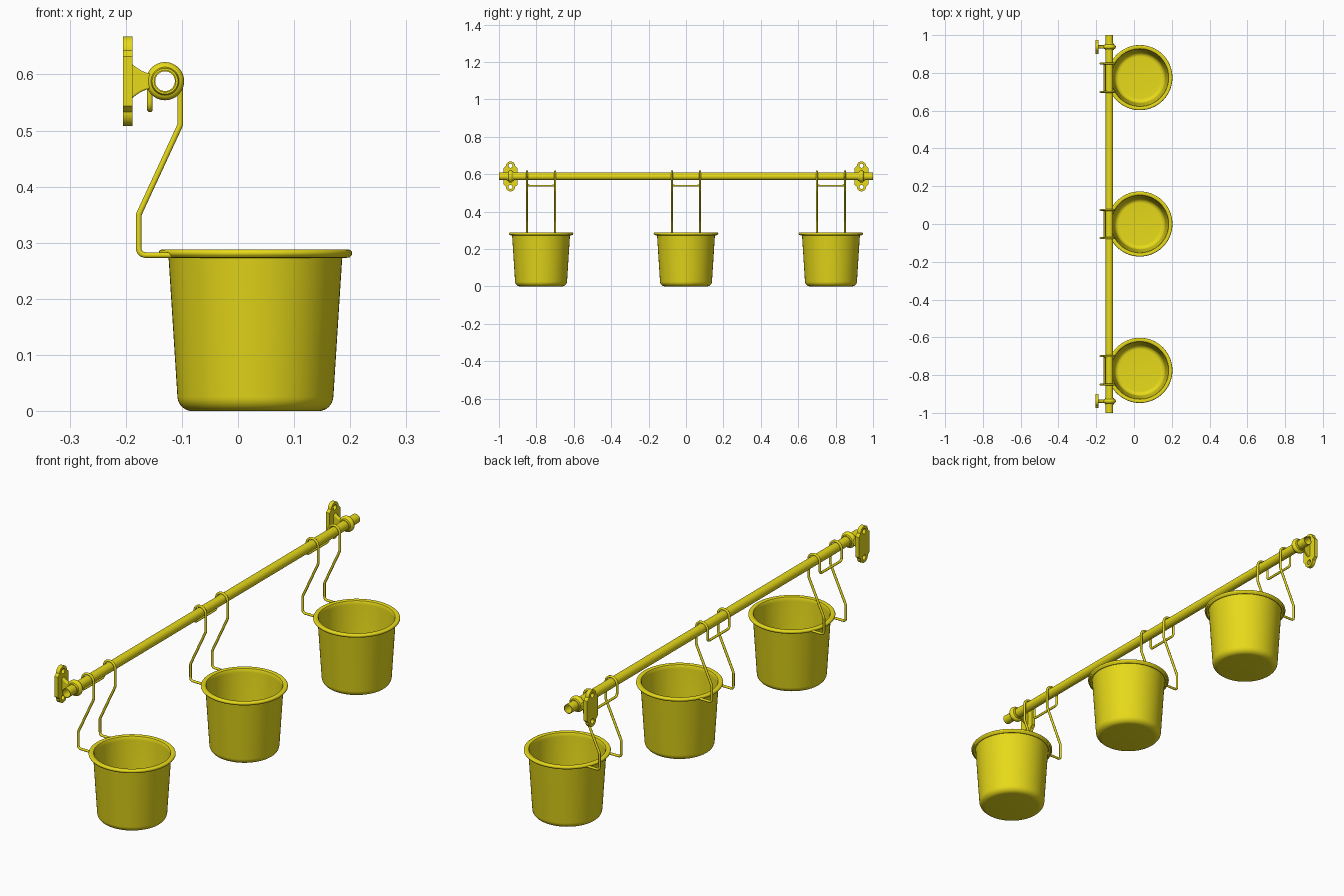
import bpy, bmesh
from math import pi, sin, cos, radians, tan
from mathutils import Vector, Matrix

if "Cube" in bpy.data.objects:
    bpy.data.objects.remove(bpy.data.objects["Cube"])

mat = bpy.data.materials.new("yellow_paint")
mat.diffuse_color = (0.8, 0.7, 0.01, 1)
mat.use_nodes = True
mat.node_tree.nodes["Principled BSDF"].inputs["Base Color"].default_value = mat.diffuse_color

RAIL_X, RAIL_Z = -0.13, 0.588
POT_X = 0.031


def finish(ob, angle=35):
    bpy.ops.object.select_all(action='DESELECT')
    ob.select_set(True)
    bpy.context.view_layer.objects.active = ob
    if ob.type == 'CURVE':
        bpy.ops.object.convert(target='MESH')
        ob = bpy.context.view_layer.objects.active
    ob.data.materials.clear()
    ob.data.materials.append(mat)
    bpy.ops.object.shade_smooth_by_angle(angle=radians(angle))
    return ob


def lathe(name, profile, loc, axis='Z', closed=False, steps=48):
    """Revolve (radius, height) points around the chosen axis."""
    bm = bmesh.new()
    vs = [bm.verts.new((r, 0, h)) for r, h in profile]
    pairs = list(zip(vs, vs[1:])) + ([(vs[-1], vs[0])] if closed else [])
    es = [bm.edges.new(p) for p in pairs]
    bmesh.ops.spin(bm, geom=vs + es, cent=(0, 0, 0), axis=(0, 0, 1),
                   angle=2 * pi, steps=steps, use_duplicate=False)
    bmesh.ops.remove_doubles(bm, verts=bm.verts, dist=1e-5)
    bmesh.ops.recalc_face_normals(bm, faces=bm.faces)
    if axis == 'Y':
        bmesh.ops.rotate(bm, verts=bm.verts, matrix=Matrix.Rotation(pi / 2, 3, 'X'))
    me = bpy.data.meshes.new(name)
    bm.to_mesh(me)
    bm.free()
    ob = bpy.data.objects.new(name, me)
    ob.location = loc
    bpy.context.collection.objects.link(ob)
    return finish(ob)


def curve(name, loops, dims, cyclic, **settings):
    cu = bpy.data.curves.new(name, 'CURVE')
    cu.dimensions = dims
    for k, v in settings.items():
        setattr(cu, k, v)
    for pts in loops:
        sp = cu.splines.new('POLY')
        sp.points.add(len(pts) - 1)
        for p, co in zip(sp.points, pts):
            p.co = (*co, *([0] * (3 - len(co))), 1)
        sp.use_cyclic_u = cyclic
    ob = bpy.data.objects.new(name, cu)
    bpy.context.collection.objects.link(ob)
    return ob


def arc(cx, cy, r, a0, a1, n):
    return [(cx + r * cos(radians(a0 + (a1 - a0) * i / n)),
             cy + r * sin(radians(a0 + (a1 - a0) * i / n))) for i in range(n + 1)]


def rounded(points, r):
    """Round the sharp bends of a 3D path."""
    pts = [Vector(p) for p in points]
    out = [pts[0]]
    for a, b, c in zip(pts, pts[1:], pts[2:]):
        u, v = (a - b).normalized(), (c - b).normalized()
        turn = pi - u.angle(v)
        if turn < radians(20):
            out.append(b)
            continue
        t = r * tan(turn / 2)
        p, q = b + u * t, b + v * t
        for i in range(6):
            s = i / 5
            out.append(p * (1 - s) ** 2 + b * 2 * s * (1 - s) + q * s * s)
    return out + [pts[-1]]


# Hollow rail
lathe("rail", [(0.0175, -1), (0.02, -1), (0.02, 1), (0.0175, 1)],
      (RAIL_X, 0, RAIL_Z), 'Y', closed=True)

# Wall brackets: plate with screw holes, flared stem, rounded collar
plate = ([(0.037, -0.044), (0.037, 0.044)] + arc(0, 0.055, 0.025, 0, 180, 16)
         + [(-0.037, 0.044), (-0.037, -0.044)] + arc(0, -0.055, 0.025, 180, 360, 16))
holes = [arc(0, s * 0.057, 0.011, 0, 345, 23) for s in (1, -1)]
flare = [(-0.190 + 0.040 * t, 0.013 + 0.019 * (1 - t) ** 2) for t in [i / 8 for i in range(9)]]
stem = flare + [(x, -z) for x, z in reversed(flare)]
for side, s in (("near", -1), ("far", 1)):
    y = s * 0.938
    ob = curve(side + "_wall_plate", [plate] + holes, '2D', True, extrude=0.0085, fill_mode='BOTH')
    ob.matrix_world = Matrix(((0, 0, 1, -0.1965), (1, 0, 0, y), (0, 1, 0, RAIL_Z), (0, 0, 0, 1)))
    finish(ob)
    ob = curve(side + "_bracket_stem", [stem], '2D', True, extrude=0.006,
               bevel_depth=0.003, bevel_resolution=2, offset=-0.003, fill_mode='BOTH')
    ob.matrix_world = Matrix.Translation((0, y, RAIL_Z)) @ Matrix.Rotation(pi / 2, 4, 'X')
    finish(ob)
    collar = [(0.0195, -0.018), (0.023, -0.018)] + arc(0.022, 0, 0.012, -75, 75, 12) \
        + [(0.023, 0.018), (0.0195, 0.018)]
    lathe(side + "_collar", collar, (RAIL_X, y, RAIL_Z), 'Y', closed=True)

# Pot cross-section: outside wall, rolled lip, inside wall
pot = ([(0, 0)] + arc(0.112, 0.027, 0.027, -90, -4, 8)
       + [(0.1545, 0.270), (0.156, 0.279), (0.164, 0.279), (0.168, 0.274)]
       + arc(0.166, 0.2815, 0.0065, -50, 90, 8)
       + [(0.158, 0.288), (0.153, 0.286), (0.150, 0.280), (0.1495, 0.270)]
       + arc(0.111, 0.029, 0.024, -4, -90, 8) + [(0, 0.005)])

# One bent wire: pot, up, over the rail, across the back, and mirrored
half = ([(-0.112, 0.278), (-0.177, 0.278), (-0.177, 0.35), (-0.103, 0.51)]
        + arc(RAIL_X, RAIL_Z, 0.027, 0, 180, 16) + [(-0.157, 0.538)])
for label, y in (("near", -0.775), ("middle", 0), ("far", 0.775)):
    lathe(label + "_pot", pot, (POT_X, y, 0), steps=64)
    path = [(x, y - 0.075, z) for x, z in half] + [(x, y + 0.075, z) for x, z in reversed(half)]
    finish(curve(label + "_wire_hanger", [rounded(path, 0.014)], '3D', False,
                 bevel_depth=0.0053, bevel_resolution=3, use_fill_caps=True), 50)
    lathe(label + "_support_ring", arc(0.161, 0.278, 0.0053, 0, 330, 11),
          (POT_X, y, 0), closed=True, steps=64)
